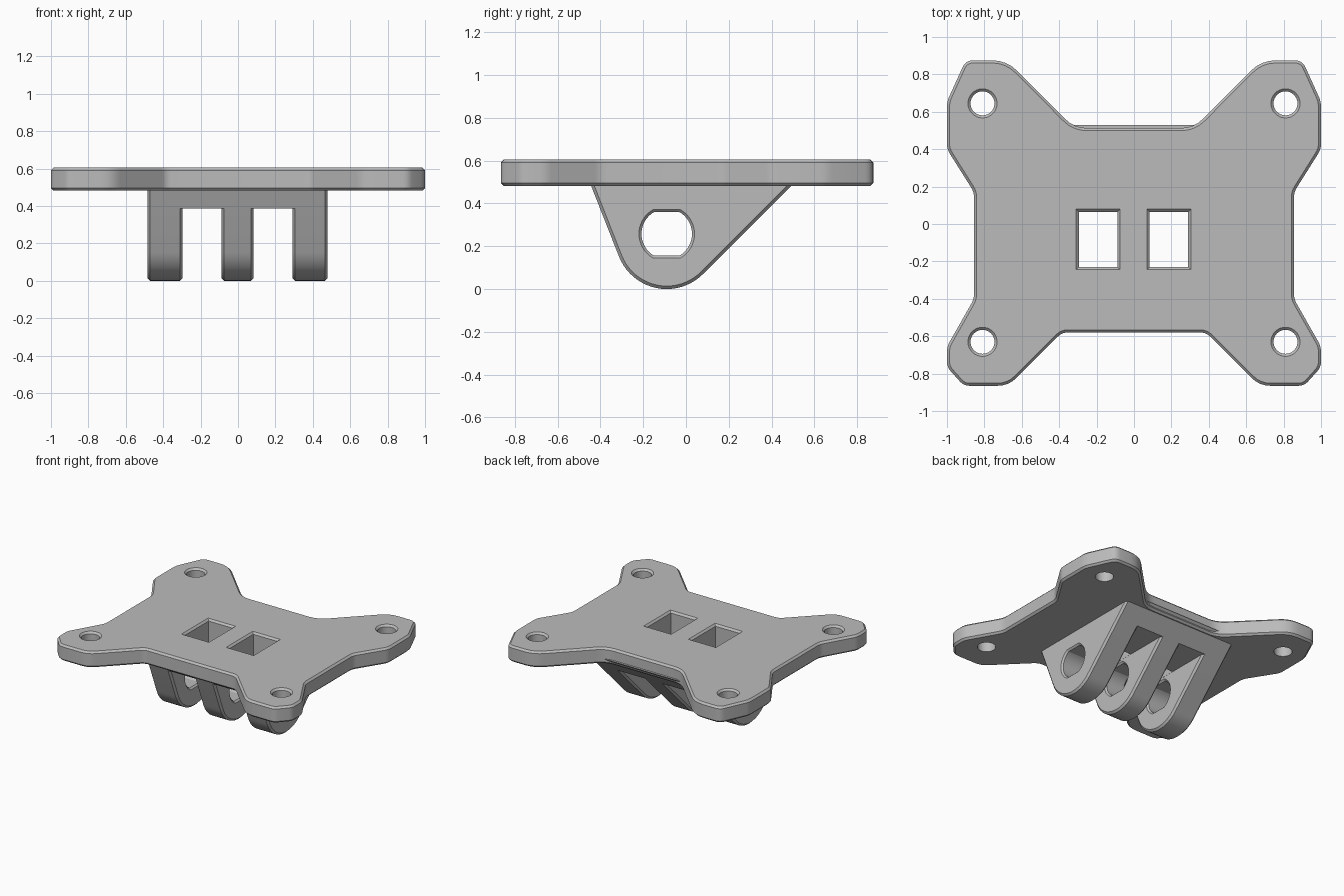
import bpy, bmesh
from math import sin, cos, pi, radians
from mathutils import Vector

cube = bpy.data.objects.get("Cube")
if cube:
    bpy.data.objects.remove(cube, do_unlink=True)

grey = bpy.data.materials.new("plain grey")
grey.use_nodes = True
COLOUR = (0.5, 0.5, 0.5, 1)
grey.diffuse_color = COLOUR
grey.node_tree.nodes["Principled BSDF"].inputs["Base Color"].default_value = COLOUR

CHAMFER = 0.014
TOP, UNDER = 0.605, 0.482


def inset_outline(points, amount):
    """Move a counter-clockwise outline inwards with mitred corners."""
    result = []
    for i, p in enumerate(points):
        a = (p - points[i - 1]).normalized()
        b = (points[(i + 1) % len(points)] - p).normalized()
        na, nb = Vector((-a.y, a.x)), Vector((-b.y, b.x))
        result.append(p + (na + nb) * amount / (1 + na.dot(nb)))
    return result


def prism(name, points, layers, axis="z"):
    """Stack an outline through (height, inset) layers along z or x."""
    bm = bmesh.new()
    loops = []
    for w, amount in layers:
        ring = inset_outline(points, amount)
        loops.append([bm.verts.new((p.x, p.y, w) if axis == "z" else (w, p.x, p.y))
                      for p in ring])
    n = len(points)
    for low, high in zip(loops, loops[1:]):
        for i in range(n):
            j = (i + 1) % n
            bm.faces.new((low[i], low[j], high[j], high[i]))
    bm.faces.new(loops[0][::-1])
    bm.faces.new(loops[-1])
    bmesh.ops.recalc_face_normals(bm, faces=bm.faces)
    mesh = bpy.data.meshes.new(name)
    bm.to_mesh(mesh)
    bm.free()
    mesh.materials.append(grey)
    obj = bpy.data.objects.new(name, mesh)
    bpy.context.collection.objects.link(obj)
    return obj


def chamfered(low, high, c=CHAMFER):
    return [(low, c), (low + c, 0), (high - c, 0), (high, c)]


def boolean(obj, tool, operation="DIFFERENCE", keep=False):
    mod = obj.modifiers.new("cut", "BOOLEAN")
    mod.object, mod.operation, mod.solver = tool, operation, "EXACT"
    bpy.context.view_layer.objects.active = obj
    bpy.ops.object.modifier_apply(modifier=mod.name)
    if not keep:
        bpy.data.objects.remove(tool, do_unlink=True)


def rounded(corners, steps=4):
    """Round each (x, y, reach) corner with a small curve."""
    pts = [Vector(c[:2]) for c in corners]
    out = []
    for i, p in enumerate(pts):
        reach = corners[i][2]
        a = p + (pts[i - 1] - p).normalized() * reach
        b = p + (pts[(i + 1) % len(pts)] - p).normalized() * reach
        for k in range(steps + 1):
            t = k / steps
            out.append(a * (1 - t) ** 2 + p * 2 * t * (1 - t) + b * t * t)
    return out


def circle(x, y, r, n=32):
    return [Vector((x + r * cos(2 * pi * k / n), y + r * sin(2 * pi * k / n)))
            for k in range(n)]


def rectangle(x0, x1, y0, y1):
    return [Vector(p) for p in ((x0, y0), (x1, y0), (x1, y1), (x0, y1))]


# Four-armed mounting plate
half = [(0.385, -0.58, 0.03), (0.67, -0.865, 0.06), (0.91, -0.865, 0.03),
        (1, -0.765, 0.03), (1, -0.655, 0.03), (0.855, -0.40, 0.03),
        (0.855, 0.17, 0.03), (1, 0.40, 0.03), (1, 0.655, 0.03),
        (0.90, 0.875, 0.04), (0.68, 0.875, 0.08), (0.32, 0.513, 0.07)]
outline = rounded(half + [(-x, y, r) for x, y, r in reversed(half)])
plate = prism("mounting_plate", outline, chamfered(UNDER, TOP))

# Flared screw holes in the arms
flare = [(0.3, 0), (TOP - CHAMFER, 0), (TOP + 0.02, -CHAMFER - 0.02)]
for side in (-1, 1):
    for y in (0.645, -0.63):
        boolean(plate, prism("screw_cutter", circle(side * 0.81, y, 0.064), flare))

# Side profile of the bracket: rounded foot with two sloping sides
CY, R, RISE = -0.09, 0.24, 0.52
START, END = radians(201.5), radians(315)
arc = [Vector((CY + R * cos(a), R + R * sin(a)))
       for a in (START + (END - START) * k / 20 for k in range(21))]


def up_slope(point, angle, z):
    """Follow the tangent at the end of the arc up to a height."""
    tangent = Vector((-sin(angle), cos(angle)))
    return point + tangent * ((z - point.y) / tangent.y)


def left_at(z):
    return up_slope(arc[0], START, z)


def right_at(z):
    return up_slope(arc[-1], END, z)


profile = [left_at(RISE)] + arc + [right_at(RISE)]

# Flat-sided pivot hole profile
pivot = []
for p in circle(0, 0, 0.118, 48):
    p.y = max(-0.102, min(0.102, p.y))
    if abs(p.y) < 0.102 or 0.05 < abs(p.x) < 0.062:
        pivot.append(p + Vector((CY, 0.258)))

# Bridge joining the prongs, then the three prongs with pivot holes
SLOT = 0.387
bridge_profile = [left_at(SLOT), right_at(SLOT), right_at(RISE), left_at(RISE)]
bracket = prism("prong_bracket", bridge_profile, [(-0.465, 0), (0.46, 0)], "x")
for low, high in ((-0.484, -0.296), (-0.088, 0.083), (0.291, 0.479)):
    prong = prism("prong", profile, chamfered(low, high), "x")
    c = 0.012
    hole = prism("pivot_cutter", pivot, [(low - 0.01, -c - 0.01), (low + c, 0),
                                         (high - c, 0), (high + 0.01, -c - 0.01)], "x")
    boolean(prong, hole)
    boolean(bracket, prong, "UNION")

# Rectangular windows through plate and bridge
for low, high in ((-0.295, -0.089), (0.084, 0.290)):
    window = prism("window_cutter", rectangle(low, high, -0.23, 0.065),
                   [(0.375, 0)] + flare[1:])
    boolean(plate, window, keep=True)
    boolean(bracket, window)

# Smooth the curved sides, keep the chamfers crisp
for obj in (plate, bracket):
    bpy.ops.object.select_all(action="DESELECT")
    obj.select_set(True)
    bpy.context.view_layer.objects.active = obj
    bpy.ops.object.shade_smooth_by_angle(angle=radians(25))
